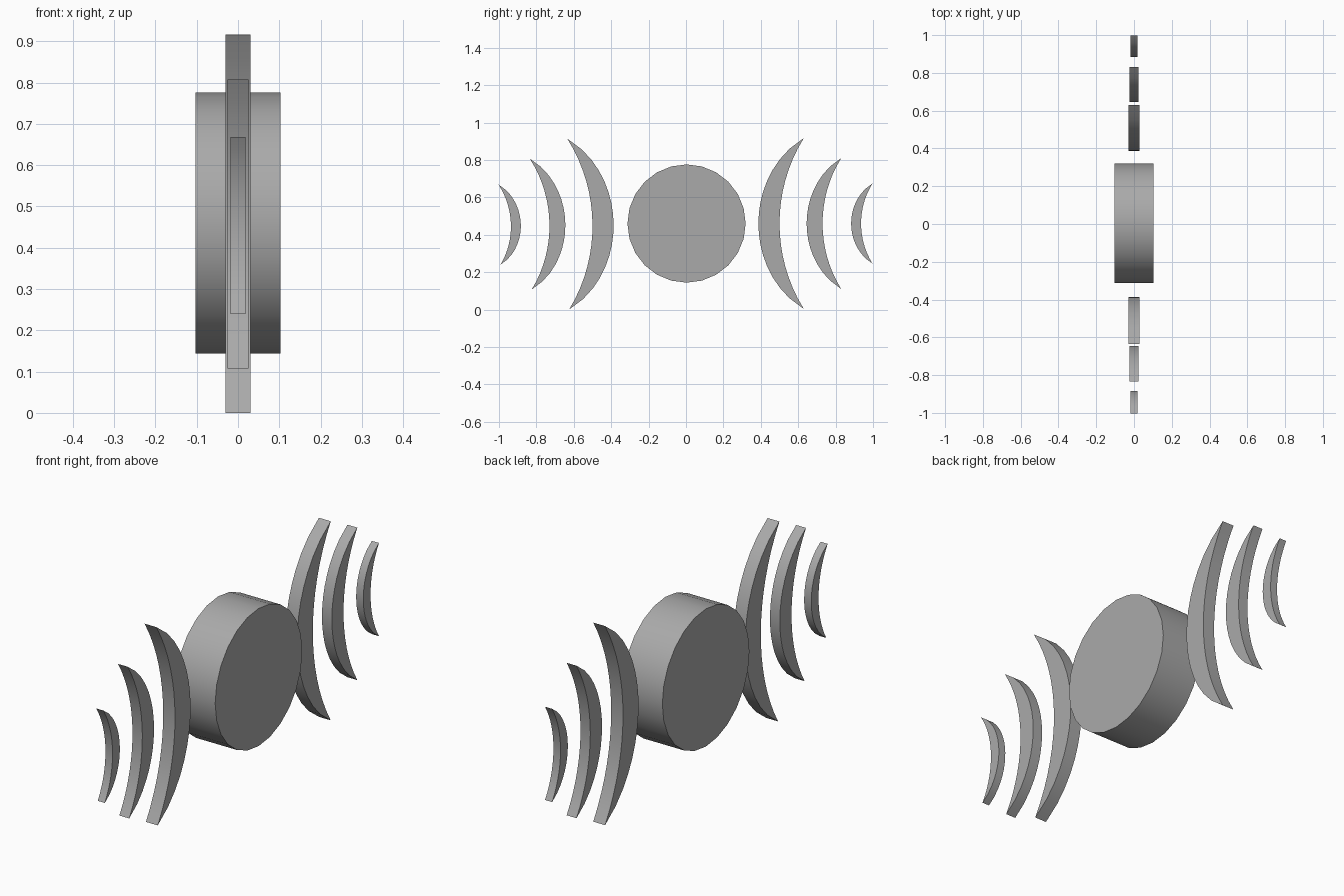
import bpy
import bmesh
from math import sqrt, radians, pi
from mathutils import Matrix

default = bpy.data.objects.get("Cube")
if default:
    bpy.data.objects.remove(default)

grey = bpy.data.materials.new("plain grey")
grey.use_nodes = True
colour = (0.4, 0.4, 0.4, 1)
grey.diffuse_color = colour
grey.node_tree.nodes["Principled BSDF"].inputs["Base Color"].default_value = colour

MID_Z = 0.46
STEPS = 16


def finish(name, bm):
    """Turn a bmesh into a smooth-shaded object with sharp rims."""
    bmesh.ops.recalc_face_normals(bm, faces=bm.faces)
    mesh = bpy.data.meshes.new(name)
    bm.to_mesh(mesh)
    bm.free()
    mesh.materials.append(grey)
    obj = bpy.data.objects.new(name, mesh)
    bpy.context.collection.objects.link(obj)
    bpy.ops.object.select_all(action="DESELECT")
    obj.select_set(True)
    bpy.context.view_layer.objects.active = obj
    bpy.ops.object.shade_smooth_by_angle(angle=radians(30))


def bow(t, k):
    """Elliptical bend: 0 in the middle, 1 at the tips."""
    return (1 - sqrt(1 - (k * t) ** 2)) / (1 - sqrt(1 - k * k))


def crescent(name, side, inner, outer, tip, half_height, half_width, mid_z, tilt):
    bm = bmesh.new()
    rows = []
    for i in range(STEPS + 1):
        t = 2 * i / STEPS - 1
        z = mid_z + t * half_height
        ys = [start + (tip - start) * bow(t, k)
              for start, k in ((inner, 0.89), (outer, 0.55))]
        if abs(t) == 1:
            ys = ys[:1]
        rows.append([bm.verts.new((-half_width, side * y + tilt * t, z)) for y in ys])
    for a, b in zip(rows, rows[1:]):
        bm.faces.new(a + b[::-1])
    # thicken the flat crescent across x
    made = bmesh.ops.extrude_face_region(bm, geom=bm.faces[:])["geom"]
    bmesh.ops.translate(bm, vec=(2 * half_width, 0, 0),
                        verts=[v for v in made if isinstance(v, bmesh.types.BMVert)])
    finish(name, bm)


# central disc
disc = bmesh.new()
bmesh.ops.create_cone(disc, cap_ends=True, segments=24, radius1=0.316, radius2=0.316,
                      depth=0.206, matrix=Matrix.Translation((0, 0.003, MID_Z))
                      @ Matrix.Rotation(pi / 2, 4, "Y"))
finish("central_disc", disc)

# crescents shrinking outward on both sides: inner, outer, tip, half height, half width
sizes = {
    "large": (0.387, 0.50, 0.63, 0.457, 0.03),
    "middle": (0.645, 0.73, 0.83, 0.35, 0.025),
    "small": (0.883, 0.936, 0.997, 0.214, 0.018),
}
for size, dims in sizes.items():
    crescent("back_" + size + "_crescent", 1, *dims, MID_Z, 0)
    front_z = 0.454 if size == "small" else 0.457
    crescent("front_" + size + "_crescent", -1, *dims, front_z, -0.005)
